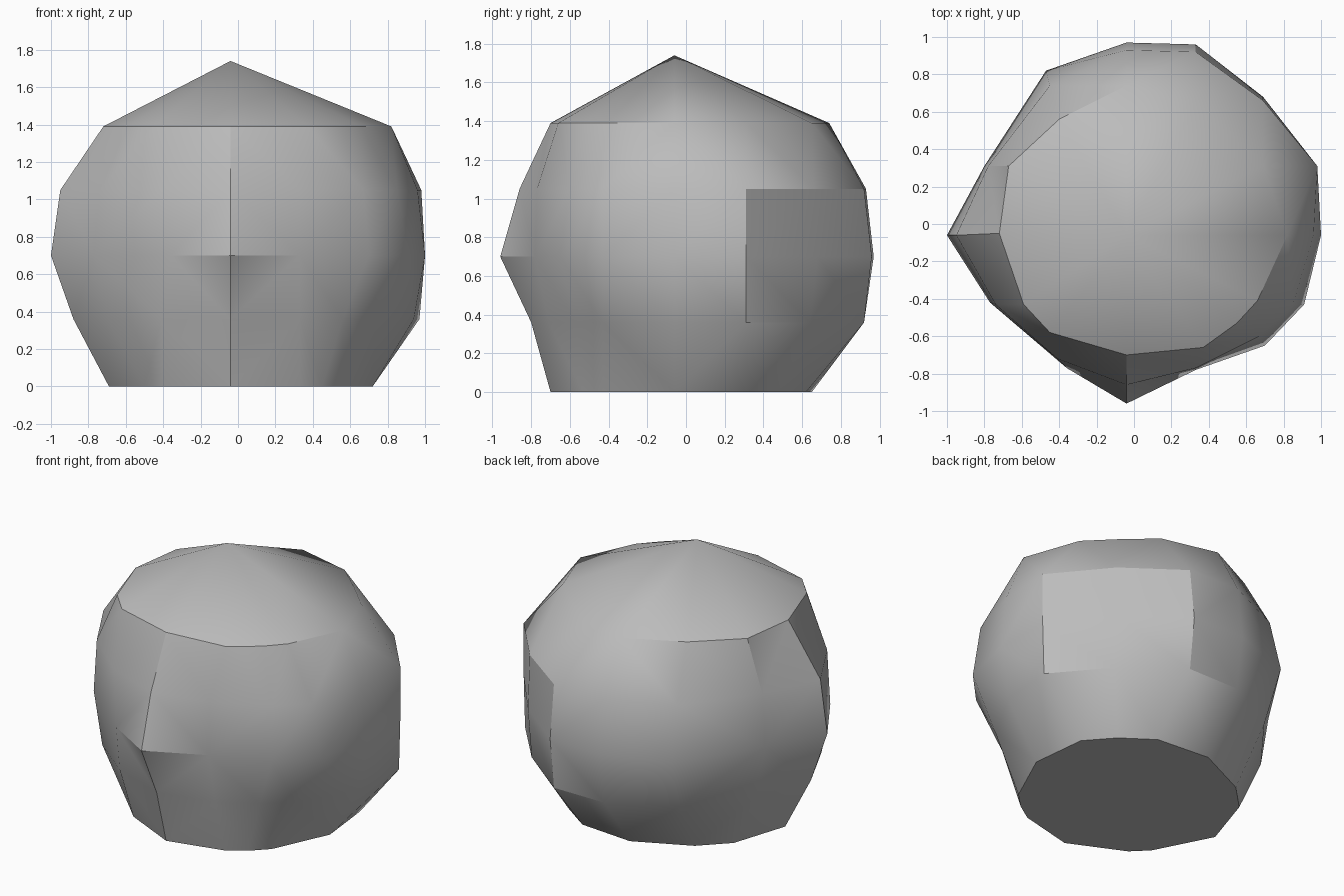
import bpy
import bmesh

cube = bpy.data.objects.get("Cube")
if cube:
    bpy.data.objects.remove(cube, do_unlink=True)


def make_material(name, colour):
    material = bpy.data.materials.new(name)
    material.use_nodes = True
    material.diffuse_color = colour
    material.node_tree.nodes["Principled BSDF"].inputs["Base Color"].default_value = colour
    return material


def add_ring(bm, height, outline):
    return [bm.verts.new((x, y, height)) for x, y in outline]


def bridge(bm, lower, upper):
    """Join two matching outlines with a band of quads."""
    count = len(lower)
    for i in range(count):
        j = (i + 1) % count
        bm.faces.new((lower[i], lower[j], upper[j], upper[i]))


# Outlines of the boulder at each height, counter-clockwise from the right side
sections = [
    (0.0, [(-.69, -.06), (-.5, -.43), (-.4, -.53), (-.04, -.7), (.33, -.61),
           (.45, -.53), (.55, -.43), (.72, -.06), (.68, .31), (.53, .48),
           (.33, .62), (-.04, .65), (-.4, .48), (-.57, .31)]),
    (.36, [(-.88, -.06), (-.7, -.43), (-.41, -.66), (-.04, -.8), (.33, -.71),
           (.56, -.57), (.73, -.43), (.94, -.06), (.97, .31), (.69, .64),
           (.33, .92), (-.04, .92), (-.44, .7), (-.74, .31)]),
    (.7, [(-1, -.06), (-.77, -.42), (-.36, -.77), (-.04, -.96), (.33, -.78),
          (.7, -.65), (.91, -.43), (1, -.06), (.98, .31), (.69, .68),
          (.33, .96), (-.04, .97), (-.47, .82), (-.8, .31)]),
    (1.05, [(-.95, -.06), (-.74, -.43), (-.41, -.72), (-.04, -.86), (.33, -.77),
            (.67, -.6), (.85, -.43), (.96, -.06), (.98, .31), (.69, .66),
            (.33, .92), (-.04, .93), (-.45, .74), (-.78, .31)]),
    (1.39, [(-.72, -.05), (-.59, -.43), (-.45, -.58), (-.04, -.7), (.37, -.66),
            (.55, -.53), (.66, -.41), (.82, -.06), (.69, .31), (.52, .48),
            (.33, .65), (-.04, .74), (-.4, .56), (-.67, .31)]),
]

# Boulder sides
bm = bmesh.new()
rings = [add_ring(bm, height, outline) for height, outline in sections]
for lower, upper in zip(rings, rings[1:]):
    bridge(bm, lower, upper)

# Flat underside and peaked top
bm.faces.new(list(reversed(rings[0])))
peak = bm.verts.new((-.04, -.06, 1.74))
rim = rings[-1]
for i, vert in enumerate(rim):
    bm.faces.new((vert, rim[(i + 1) % len(rim)], peak))

# Facet the sides
quads = [face for face in bm.faces if len(face.verts) == 4]
bmesh.ops.triangulate(bm, faces=quads, quad_method='SHORT_EDGE')
bmesh.ops.recalc_face_normals(bm, faces=bm.faces)

mesh = bpy.data.meshes.new("boulder")
bm.to_mesh(mesh)
bm.free()
mesh.materials.append(make_material("stone grey", (0.5, 0.5, 0.5, 1)))
boulder = bpy.data.objects.new("boulder", mesh)
bpy.context.collection.objects.link(boulder)

# Soft shading with the hard rim and base kept crisp
bpy.ops.object.select_all(action='DESELECT')
boulder.select_set(True)
bpy.context.view_layer.objects.active = boulder
bpy.ops.object.shade_smooth_by_angle(angle=0.52)
